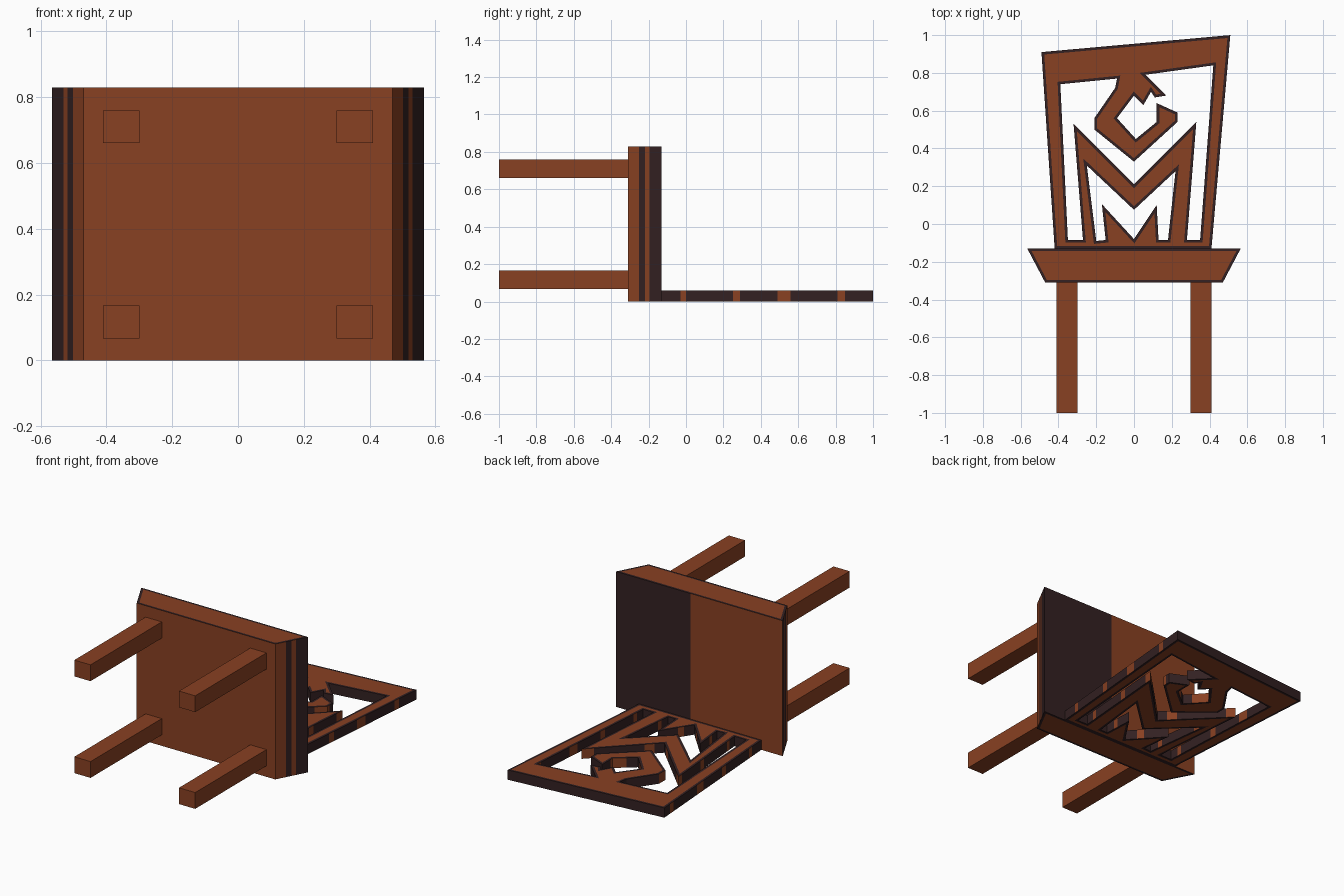
import bpy, bmesh
from mathutils import Vector

if "Cube" in bpy.data.objects:
    bpy.data.objects.remove(bpy.data.objects["Cube"])


def material(name, rgb):
    m = bpy.data.materials.new(name)
    m.diffuse_color = (*rgb, 1)
    m.use_nodes = True
    m.node_tree.nodes["Principled BSDF"].inputs["Base Color"].default_value = m.diffuse_color
    return m


BROWN = material("red_brown_wood", (0.25, 0.052, 0.016))
DARK = material("dark_worn_edge", (0.033, 0.015, 0.016))


def add_object(name, bm):
    bmesh.ops.recalc_face_normals(bm, faces=bm.faces[:])
    me = bpy.data.meshes.new(name)
    bm.to_mesh(me)
    bm.free()
    me.materials.append(BROWN)
    me.materials.append(DARK)
    ob = bpy.data.objects.new(name, me)
    bpy.context.collection.objects.link(ob)
    return ob


def offset(pts, d):
    """Mitred offset of a closed polygon; positive d moves inward."""
    p = [Vector(q) for q in pts]
    n = len(p)
    area = sum(p[i].x * p[(i + 1) % n].y - p[(i + 1) % n].x * p[i].y for i in range(n))
    s = 1 if area > 0 else -1
    out = []
    for i in range(n):
        a = (p[i] - p[i - 1]).normalized()
        b = (p[(i + 1) % n] - p[i]).normalized()
        na, nb = Vector((-a.y, a.x)) * s, Vector((-b.y, b.x)) * s
        out.append(p[i] + (na + nb) * (d / max(0.08, 1 + na.dot(nb))))
    return out


def slab(name, outline, holes, z0, z1, border, is_brown, cuts=()):
    """Pierced board: dark border on both faces, walls coloured by a rule."""
    bm = bmesh.new()
    core = {z0: [], z1: []}
    for loop, d in [(outline, border)] + [(h, -border) for h in holes]:
        n = len(loop)
        inner = offset(loop, d)
        rings = [[bm.verts.new((q[0], q[1], z)) for q in pts]
                 for pts, z in ((inner, z0), (loop, z0), (loop, z1), (inner, z1))]
        for r0, r1 in zip(rings, rings[1:]):
            for i in range(n):
                j = (i + 1) % n
                bm.faces.new((r0[i], r0[j], r1[j], r1[i])).material_index = 1
        for ring, z in ((rings[0], z0), (rings[3], z1)):
            core[z] += [bm.edges.get((ring[i], ring[(i + 1) % n])) for i in range(n)]
    for z, edges in core.items():
        bmesh.ops.triangle_fill(bm, edges=edges, use_beauty=True,
                                normal=(0, 0, 1 if z == z1 else -1))
    for y in cuts:
        bmesh.ops.bisect_plane(bm, geom=bm.verts[:] + bm.edges[:] + bm.faces[:],
                               plane_co=(0, y, 0), plane_no=(0, 1, 0))
    bmesh.ops.recalc_face_normals(bm, faces=bm.faces[:])
    bm.normal_update()
    for f in bm.faces:
        if abs(f.normal.z) < 0.5:
            f.material_index = 0 if is_brown(f.calc_center_median(), f.normal) else 1
    return add_object(name, bm)


# Backrest: leaning frame with a fretwork curl and zigzag bands
frame = [(-0.42, -0.13), (0.41, -0.13), (0.51, 1.0), (-0.49, 0.91)]
upper_opening = [
    (-0.39, 0.74), (-0.09, 0.77), (-0.10, 0.72), (-0.21, 0.56), (-0.21, 0.50),
    (0.0, 0.33), (0.23, 0.54), (0.23, 0.59), (0.12, 0.64), (0.12, 0.54),
    (0.01, 0.45), (-0.09, 0.56), (0.0, 0.68), (0.05, 0.63), (0.09, 0.70),
    (0.11, 0.67), (0.17, 0.68), (0.06, 0.79), (0.42, 0.84), (0.35, -0.085),
    (0.28, -0.085), (0.33, 0.54), (0.0, 0.21), (-0.32, 0.53), (-0.27, -0.085),
    (-0.35, -0.085)]
lower_opening = [
    (-0.25, 0.31), (0.0, 0.075), (0.22, 0.28), (0.18, -0.085), (0.13, -0.085),
    (0.12, 0.10), (0.0, -0.08), (-0.17, 0.105), (-0.15, -0.085), (-0.20, -0.09)]
patches = [(-0.03, 0.0), (0.25, 0.29), (0.49, 0.56), (0.81, 0.85)]
slab("backrest", frame, [upper_opening, lower_opening], 0.0, 0.06, 0.014,
     lambda c, n: abs(n.x) > 0.6 and any(a < c.y < b for a, b in patches),
     [y for p in patches for y in p])

# Seat: tapered board with striped ends, top half dark and half brown


def edge_x(y):
    return 0.47 + (y + 0.31) / 0.18 * 0.095


right_side = [(edge_x(y), y) for y in (-0.31, -0.25, -0.22, -0.195, -0.13)]
left_side = [(-x, y) for x, y in reversed(right_side)]


def seat_brown(c, n):
    if n.y > 0.9:
        return c.x < 0.06
    return n.y < -0.9 or c.y < -0.25 or -0.22 < c.y < -0.195


slab("seat", right_side + [(0.06, -0.13)] + left_side, [], 0.0, 0.83, 0.014, seat_brown)

# Legs: four square posts
for row, z in (("back", 0.117), ("front", 0.71)):
    for side, x in (("left", -0.355), ("right", 0.355)):
        bm = bmesh.new()
        bmesh.ops.create_cube(bm, size=1)
        for v in bm.verts:
            v.co = (x + v.co.x * 0.11, -0.655 + v.co.y * 0.69, z + v.co.z * 0.10)
        add_object(f"{row}_leg_{side}", bm)
